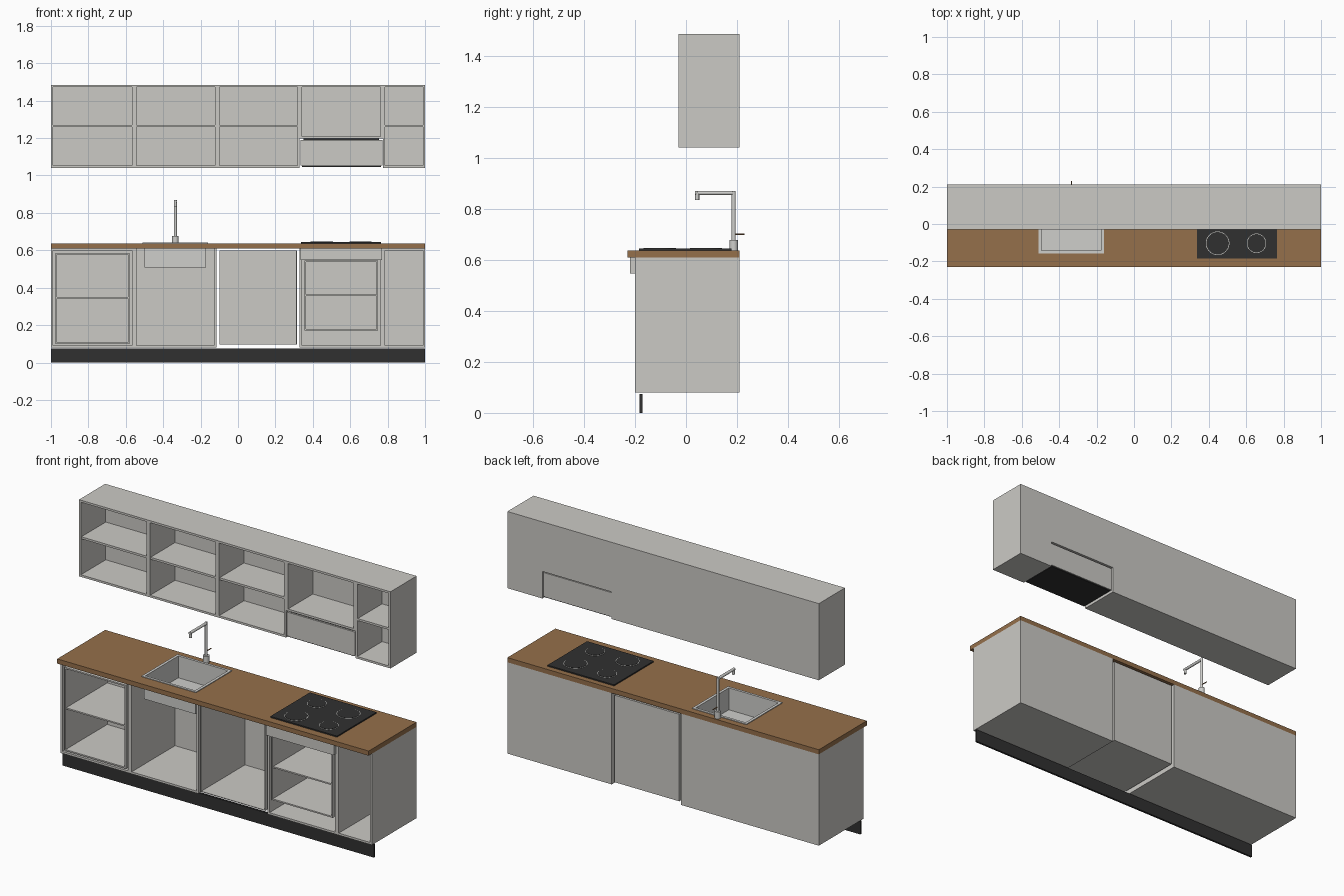
import bpy, bmesh, math
from mathutils import Vector, Matrix

if "Cube" in bpy.data.objects:
    bpy.data.objects.remove(bpy.data.objects["Cube"])


def material(name, rgb):
    m = bpy.data.materials.new(name)
    m.use_nodes = True
    m.diffuse_color = (*rgb, 1)
    m.node_tree.nodes["Principled BSDF"].inputs["Base Color"].default_value = (*rgb, 1)
    return m


GREY = material("pale grey board", (0.60, 0.59, 0.56))
WOOD = material("brown worktop", (0.30, 0.16, 0.07))
DARK = material("charcoal", (0.03, 0.03, 0.03))
STEEL = material("brushed steel", (0.62, 0.62, 0.60))


def finish(name, bm, mat):
    bmesh.ops.recalc_face_normals(bm, faces=bm.faces)
    mesh = bpy.data.meshes.new(name)
    bm.to_mesh(mesh)
    bm.free()
    mesh.materials.append(mat)
    obj = bpy.data.objects.new(name, mesh)
    bpy.context.collection.objects.link(obj)
    return obj


def add_box(bm, x, y, z):
    """Add a box given (low, high) spans on each axis."""
    size = Matrix.Diagonal((x[1] - x[0], y[1] - y[0], z[1] - z[0], 1))
    centre = Matrix.Translation((sum(x) / 2, sum(y) / 2, sum(z) / 2))
    return bmesh.ops.create_cube(bm, size=1, matrix=centre @ size)["verts"]


def box(name, x, y, z, mat):
    bm = bmesh.new()
    add_box(bm, x, y, z)
    return finish(name, bm, mat)


def cabinet(name, x, y, z, shelves=(), t=0.012, top=True):
    """Open-fronted carcass made of boards, with optional shelves."""
    bm = bmesh.new()
    inner = (x[0] + t, x[1] - t)
    for side in ((x[0], inner[0]), (inner[1], x[1])):
        add_box(bm, side, y, z)
    add_box(bm, inner, (y[1] - t, y[1]), z)
    depth = (y[0], y[1] - t)
    add_box(bm, inner, depth, (z[0], z[0] + t))
    if top:
        add_box(bm, inner, depth, (z[1] - t, z[1]))
    for s in shelves:
        add_box(bm, inner, (y[0] + 0.004, depth[1]), (s - t / 2, s + t / 2))
    return finish(name, bm, GREY)


def frame(name, x, y, z, hole_x, hole_y, mat):
    """Flat slab with a rectangular opening."""
    bm = bmesh.new()
    add_box(bm, (x[0], hole_x[0]), y, z)
    add_box(bm, (hole_x[1], x[1]), y, z)
    add_box(bm, hole_x, (y[0], hole_y[0]), z)
    add_box(bm, hole_x, (hole_y[1], y[1]), z)
    return finish(name, bm, mat)


def rod(name, start, end, radius, mat, sides=24):
    a, b = Vector(start), Vector(end)
    d = b - a
    bm = bmesh.new()
    place = Matrix.Translation((a + b) / 2) @ d.to_track_quat("Z", "Y").to_matrix().to_4x4()
    bmesh.ops.create_cone(bm, cap_ends=True, segments=sides, radius1=radius,
                          radius2=radius, depth=d.length, matrix=place)
    obj = finish(name, bm, mat)
    bpy.ops.object.select_all(action="DESELECT")
    obj.select_set(True)
    bpy.context.view_layer.objects.active = obj
    bpy.ops.object.shade_smooth_by_angle()
    return obj


# Base cabinets
BASE_Y, BASE_Z = (-0.2, 0.21), (0.08, 0.61)
cabinet("left_base_cabinet", (-1, -0.555), BASE_Y, BASE_Z)
cabinet("left_insert", (-0.975, -0.58), (-0.2, 0.19), (0.1, 0.585), [0.345], 0.008)
cabinet("sink_cabinet", (-0.555, -0.115), BASE_Y, BASE_Z, top=False)
cabinet("dishwasher_shell", (-0.1, 0.315), (-0.2, 0.205), (0.095, 0.6), t=0.004)
cabinet("oven_cabinet", (0.33, 0.775), BASE_Y, BASE_Z)
cabinet("oven_shell", (0.355, 0.748), (-0.2, 0.19), (0.17, 0.545), [0.36], 0.008)
box("oven_control_panel", (0.335, 0.77), (-0.22, -0.2), (0.547, 0.61), GREY)
cabinet("right_base_cabinet", (0.775, 1), BASE_Y, BASE_Z)

# Plinths
for label, span in (("left", (-1, -0.115)), ("middle", (-0.115, 0.33)), ("right", (0.33, 1))):
    box(label + "_plinth", span, (-0.182, -0.17), (0, 0.075), DARK)

# Worktop with sink opening
SINK_X, SINK_Y = (-0.5, -0.17), (-0.148, 0.165)
frame("worktop", (-1, 1), (-0.23, 0.21), (0.61, 0.637), SINK_X, SINK_Y, WOOD)

# Sink basin, hollowed from its top face, with a thin rim
bm = bmesh.new()
add_box(bm, SINK_X, SINK_Y, (0.507, 0.639))
bm.faces.ensure_lookup_table()
top = max(bm.faces, key=lambda f: f.calc_center_median().z)
bmesh.ops.inset_region(bm, faces=[top], thickness=0.006)
low = bmesh.ops.extrude_face_region(bm, geom=[top])["geom"]
bmesh.ops.translate(bm, vec=(0, 0, -0.126), verts=[v for v in low if isinstance(v, bmesh.types.BMVert)])
if top.is_valid:
    bmesh.ops.delete(bm, geom=[top], context="FACES_ONLY")
finish("sink_basin", bm, STEEL)
frame("sink_rim", (-0.51, -0.16), (-0.157, 0.174), (0.637, 0.641),
      (-0.494, -0.176), (-0.142, 0.159), STEEL)

# Tap
TX, TY = -0.335, 0.187
rod("tap_base", (TX, TY, 0.637), (TX, TY, 0.677), 0.017, STEEL)
rod("tap_column", (TX, TY, 0.677), (TX, TY, 0.87), 0.008, STEEL)
rod("tap_arm", (TX, TY, 0.862), (TX, 0.036, 0.862), 0.008, STEEL)
rod("tap_spout", (TX, 0.044, 0.866), (TX, 0.044, 0.834), 0.008, STEEL)
rod("tap_lever", (TX, TY, 0.70), (TX, 0.23, 0.70), 0.003, WOOD, 12)

# Hob with four ringed burners
box("hob_plate", (0.337, 0.765), (-0.185, 0.178), (0.637, 0.644), DARK)
BURNERS = ((0.447, -0.103, 0.063), (0.655, -0.103, 0.052),
           (0.447, 0.085, 0.052), (0.655, 0.078, 0.063))
for i, (bx, by, r) in enumerate(BURNERS, 1):
    rod(f"burner_ring_{i}", (bx, by, 0.644), (bx, by, 0.6455), r, STEEL, 48)
    rod(f"burner_{i}", (bx, by, 0.644), (bx, by, 0.647), r - 0.003, DARK, 48)

# Wall cabinets
WALL_Y, WALL_Z = (-0.03, 0.21), (1.04, 1.485)
EDGES = (-1, -0.555, -0.112, 0.33)
for i in range(3):
    cabinet(f"wall_cabinet_{i + 1}", EDGES[i:i + 2], WALL_Y, WALL_Z, [1.265])
cabinet("hood_cabinet", (0.33, 0.775), WALL_Y, (1.197, 1.485))
cabinet("right_wall_cabinet", (0.775, 1), WALL_Y, WALL_Z, [1.265])

# Extractor hood
box("hood_body", (0.335, 0.772), (-0.03, 0.205), (1.052, 1.19), GREY)
box("hood_neck", (0.35, 0.755), (-0.02, 0.195), (1.19, 1.197), DARK)
box("hood_filter", (0.342, 0.765), (-0.025, 0.2), (1.046, 1.052), DARK)
